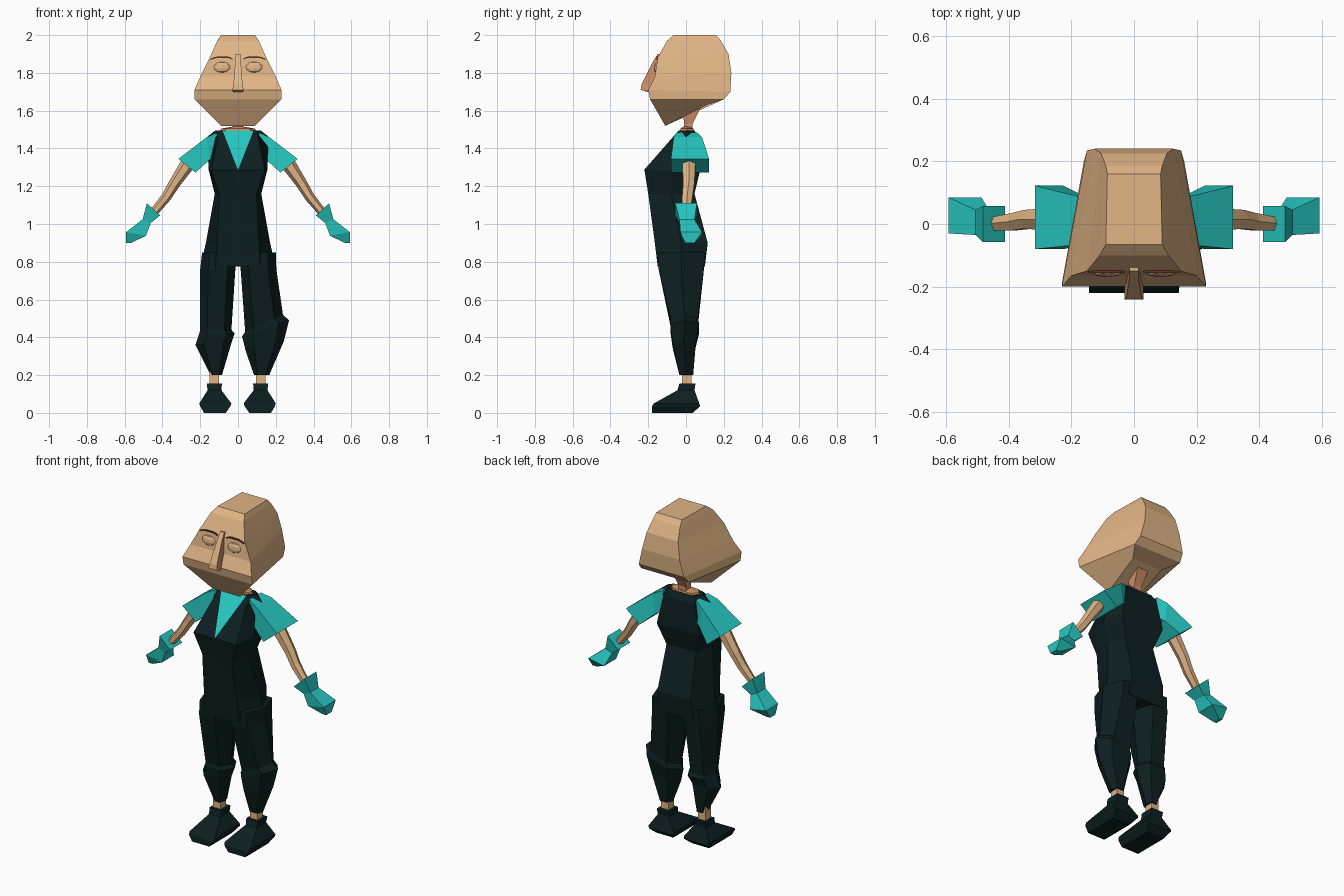
import bpy, bmesh
from mathutils import Vector

cube = bpy.data.objects.get("Cube")
if cube:
    bpy.data.objects.remove(cube, do_unlink=True)


def material(name, r, g, b):
    m = bpy.data.materials.new(name)
    m.use_nodes = True
    m.diffuse_color = (r, g, b, 1)
    bsdf = next(n for n in m.node_tree.nodes if n.type == 'BSDF_PRINCIPLED')
    bsdf.inputs["Base Color"].default_value = (r, g, b, 1)
    bsdf.inputs["Roughness"].default_value = 0.9
    return m


SKIN = material("light skin", .75, .46, .235)
TAN = material("warm skin", .62, .27, .13)
TEAL = material("teal cloth", .02, .57, .53)
DARK = material("dark cloth", .004, .014, .015)
BROWN = material("brow brown", .12, .035, .02)


def loft(name, rings, mat):
    """Skin a closed solid through rings of equal point count."""
    bm = bmesh.new()
    loops = [[bm.verts.new(p) for p in ring] for ring in rings]
    n = len(loops[0])
    for lo, hi in zip(loops, loops[1:]):
        for i in range(n):
            j = (i + 1) % n
            bm.faces.new((lo[i], lo[j], hi[j], hi[i]))
    bm.faces.new(loops[0])
    bm.faces.new(loops[-1])
    bmesh.ops.recalc_face_normals(bm, faces=bm.faces)
    me = bpy.data.meshes.new(name)
    bm.to_mesh(me)
    bm.free()
    me.materials.append(mat)
    ob = bpy.data.objects.new(name, me)
    bpy.context.collection.objects.link(ob)
    return ob


def box(a, b, y0, y1, s=1):
    """Four-sided section between two x-z points and two depths."""
    return [(s * a[0], y0, a[1]), (s * b[0], y0, b[1]),
            (s * b[0], y1, b[1]), (s * a[0], y1, a[1])]


def hexa(a, b, y0, y1, flat=.55, s=1):
    """Six-sided section with flat front and back strips."""
    a, b = Vector(a), Vector(b)
    c, h = (a + b) / 2, (a - b) / 2
    p, q, m = c + h * flat, c - h * flat, (y0 + y1) / 2
    pts = [(a, m), (p, y0), (q, y0), (b, m), (q, y1), (p, y1)]
    return [(s * v.x, y, v.y) for v, y in pts]


# Head: z of front and back edges, depth and half width of each
head = [(2.0, -.065, .09, 2.0, .16, .085),
        (1.97, -.10, .11, 1.97, .185, .09),
        (1.88, -.15, .15, 1.90, .225, .105),
        (1.78, -.165, .20, 1.80, .24, .125),
        (1.71, -.20, .23, 1.70, .235, .15),
        (1.66, -.19, .23, 1.66, .20, .16),
        (1.52, -.11, .09, 1.63, .11, .10)]
loft("head", [[(-fw, fy, fz), (fw, fy, fz), (bw, by, bz), (-bw, by, bz)]
              for fz, fy, fw, bz, by, bw in head], SKIN)

# Nose: front strip in light skin, flanks in the warmer tone
nose = loft("nose", [box((-w, z), (w, z), y, -.12) for z, y, w in
                     [(1.90, -.15, .014), (1.86, -.175, .015),
                      (1.74, -.235, .024), (1.71, -.24, .03),
                      (1.70, -.21, .026)]], SKIN)
nose.data.materials.append(TAN)
for f in nose.data.polygons:
    f.material_index = int(abs(f.normal.x) > .7)

# Eyelids and brows
for s, side in ((1, "left"), (-1, "right")):
    bpy.ops.mesh.primitive_uv_sphere_add(
        segments=8, ring_count=5, radius=1, location=(s * .085, -.155, 1.83),
        rotation=(-.15, 0, 0), scale=(.048, .014, .03))
    lid = bpy.context.object
    lid.name = side + "_eyelid"
    lid.data.materials.append(SKIN)
    loft(side + "_brow", [box((x, z), (x, z - .007), -.157, -.149, s)
                          for x, z in [(.03, 1.878), (.055, 1.887),
                                       (.11, 1.887), (.145, 1.876)]], BROWN)

# Neck and the bare skin around its base
loft("neck", [box((-w, z), (w, z), y0, y1) for z, w, y0, y1 in
              [(1.48, .03, -.015, .035), (1.53, .025, -.01, .035),
               (1.64, .04, -.02, .09)]], TAN)
loft("neck_base", [hexa((w, z), (-w, z), -d, d + .01, .7) for z, w, d in
                   [(1.48, .10, .035), (1.505, .09, .03),
                    (1.515, .03, .015)]], TAN)

# Overalls body: z, half width, front, back, flatness of the front
torso = [(1.495, .12, -.035, .045, .72), (1.46, .165, -.067, .065, .64),
         (1.285, .155, -.22, .075, .92), (1.16, .123, -.20, .045, .8),
         (.90, .17, -.165, .115, .65), (.775, .198, -.15, .10, .6)]
loft("overalls_body", [hexa((w, z), (-w, z), y0, y1, f)
                       for z, w, y0, y1, f in torso], DARK)

# Shirt showing in the V of the bib
loft("shirt_front", [[(-.082, y - .033, 1.495), (.082, y - .033, 1.495),
                      (0, y - .217, 1.285)] for y in (-.006, 0)], TEAL)

# Trouser legs, each with its own slouched fold
legs = {
    "left": [((.20, .85), (.01, .85), -.15, .10),
             ((.203, .76), (.014, .76), -.145, .095),
             ((.238, .52), (.038, .43), -.08, .062),
             ((.27, .49), (.022, .405), -.082, .07),
             ((.243, .38), (.04, .33), -.07, .05),
             ((.165, .20), (.085, .20), -.035, .038)],
    "right": [((-.19, .85), (-.01, .85), -.15, .10),
              ((-.20, .76), (-.014, .76), -.145, .095),
              ((-.20, .44), (-.035, .44), -.075, .06),
              ((-.205, .42), (-.018, .42), -.08, .07),
              ((-.225, .36), (-.035, .37), -.07, .05),
              ((-.145, .20), (-.085, .20), -.035, .038)]}
for side, rings in legs.items():
    loft(side + "_trouser_leg", [hexa(*r) for r in rings], DARK)

for s, side, c in ((1, "left", .12), (-1, "right", .125)):
    # Ankle and boot
    loft(side + "_ankle", [box((c - .025, z), (c + .025, z), -.022, .03, s)
                           for z in (.12, .24)], SKIN)
    boot = [(.155, -.04, .04, -.035, .05), (.12, -.037, .036, -.045, .045),
            (.05, -.09, .08, -.17, .07), (.035, -.085, .075, -.18, .075),
            (0, -.06, .055, -.18, .035)]
    loft(side + "_boot", [box((c + i, z), (c + o, z), y0, y1, s)
                          for z, i, o, y0, y1 in boot], DARK)

    # Short flared sleeve
    sleeve = [((.11, 1.485), (.11, 1.36), -.05, .06),
              ((.165, 1.46), (.15, 1.34), -.065, .085),
              ((.315, 1.345), (.225, 1.272), -.08, .122)]
    loft(side + "_sleeve", [box(*r, s) for r in sleeve], TEAL)

    # Bare arm
    arm = [((.295, 1.345), (.235, 1.295), -.02, .05),
           ((.365, 1.225), (.31, 1.20), -.015, .045),
           ((.40, 1.16), (.36, 1.125), -.02, .035),
           ((.475, 1.06), (.44, 1.035), -.02, .02)]
    loft(side + "_arm", [hexa(*r, .5, s) for r in arm], SKIN)

    # Glove with a flared cuff and faceted fist
    glove = [((.482, 1.11), (.412, 1.045), -.058, .058),
             ((.505, 1.025), (.462, 1.005), -.035, .045),
             ((.592, .957), (.487, .938), -.03, .085),
             ((.592, .90), (.565, .90), -.005, .045)]
    loft(side + "_glove", [box(*r, s) for r in glove], TEAL)
